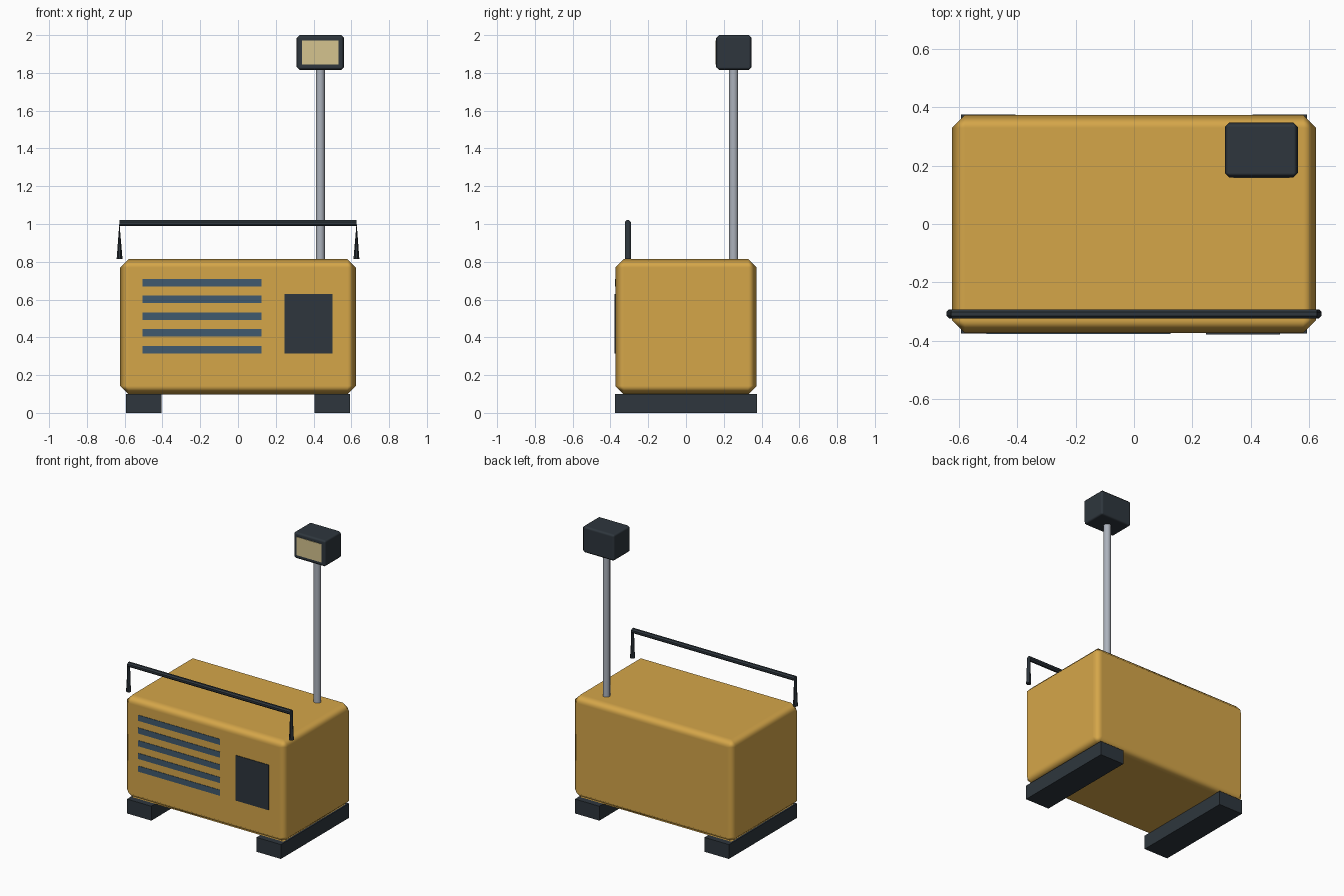
import bpy, bmesh, math
from mathutils import Vector

if "Cube" in bpy.data.objects:
    bpy.data.objects.remove(bpy.data.objects["Cube"], do_unlink=True)


def material(name, rgb):
    """Flat material from 0-255 display colour, stored as linear."""
    lin = [((c / 255 + 0.055) / 1.055) ** 2.4 for c in rgb] + [1.0]
    m = bpy.data.materials.new(name)
    m.use_nodes = True
    m.diffuse_color = lin
    bsdf = m.node_tree.nodes["Principled BSDF"]
    bsdf.inputs["Base Color"].default_value = lin
    bsdf.inputs["Roughness"].default_value = 0.7
    return m


OCHRE = material("ochre_paint", (213, 166, 73))
CHARCOAL = material("charcoal", (46, 54, 61))
SLATE = material("slate_blue", (64, 90, 110))
STEEL = material("steel_grey", (172, 178, 188))
CREAM = material("cream_lens", (213, 196, 143))


def finish(name, bm, mat):
    bmesh.ops.recalc_face_normals(bm, faces=bm.faces)
    mesh = bpy.data.meshes.new(name)
    bm.to_mesh(mesh)
    bm.free()
    mesh.materials.append(mat)
    ob = bpy.data.objects.new(name, mesh)
    bpy.context.collection.objects.link(ob)
    return ob


def box(name, x, y, z, mat, bevel=0):
    """Box from (min, max) pairs, with an optional softly shaded chamfer."""
    lo, hi = (Vector(c) for c in zip(x, y, z))
    bm = bmesh.new()
    bmesh.ops.create_cube(bm, size=1)
    bmesh.ops.scale(bm, vec=hi - lo, verts=bm.verts)
    bmesh.ops.translate(bm, vec=(lo + hi) / 2, verts=bm.verts)
    ob = finish(name, bm, mat)
    if bevel:
        ob.data.shade_smooth()
        mod = ob.modifiers.new("chamfer", "BEVEL")
        mod.width = bevel
        mod.segments = 1
        mod.harden_normals = True
    return ob


# Housing and the two skids
box("housing", (-0.624, 0.624), (-0.374, 0.374), (0.098, 0.815), OCHRE, 0.045)
for side, s in (("left", 1), ("right", -1)):
    box(side + "_skid", sorted((s * 0.405, s * 0.593)), (-0.375, 0.375), (0, 0.1), CHARCOAL)

# Front vents and control panel
for i in range(5):
    z = 0.335 + i * 0.0885
    box(f"vent_{i + 1}", (-0.505, 0.125), (-0.377, -0.372), (z - 0.02, z + 0.02), SLATE)
box("control_panel", (0.247, 0.5), (-0.378, -0.372), (0.315, 0.63), CHARCOAL)

# Mast with lamp head
bm = bmesh.new()
bmesh.ops.create_cone(bm, cap_ends=True, segments=16, radius1=0.024, radius2=0.024, depth=1.06)
bmesh.ops.translate(bm, vec=(0.436, 0.252, 1.3), verts=bm.verts)
mast = finish("mast", bm, STEEL)
bpy.context.view_layer.objects.active = mast
mast.select_set(True)
bpy.ops.object.shade_smooth_by_angle(angle=math.radians(40))
box("lamp_head", (0.311, 0.561), (0.16, 0.347), (1.815, 2.0), CHARCOAL, 0.015)
box("lamp_lens", (0.34, 0.532), (0.157, 0.165), (1.845, 1.972), CREAM)

# Carry handle: tube whose legs pinch to upright rings at the corners
SIDES, R, HANDLE_Y = 8, 0.0155, -0.308
bm = bmesh.new()


def ring(centre, across):
    verts = []
    for k in range(SIDES):
        a = math.tau * (k + 0.5) / SIDES
        offset = across * math.cos(a) + Vector((0, math.sin(a), 0))
        verts.append(bm.verts.new(Vector(centre) + offset * R / math.cos(math.pi / SIDES)))
    return verts


UP, OUT = Vector((0, 0, 1)), Vector((1, 0, 0))
rings = [
    ring((-0.627, HANDLE_Y, 0.815), -OUT),
    ring((-0.627, HANDLE_Y, 1.005), UP),
    ring((0.627, HANDLE_Y, 1.005), UP),
    ring((0.627, HANDLE_Y, 0.815), OUT),
]
for a, b in zip(rings, rings[1:]):
    for k in range(SIDES):
        n = (k + 1) % SIDES
        bm.faces.new((a[k], a[n], b[n], b[k]))
bm.faces.new(rings[0])
bm.faces.new(rings[-1])
finish("carry_handle", bm, CHARCOAL)
